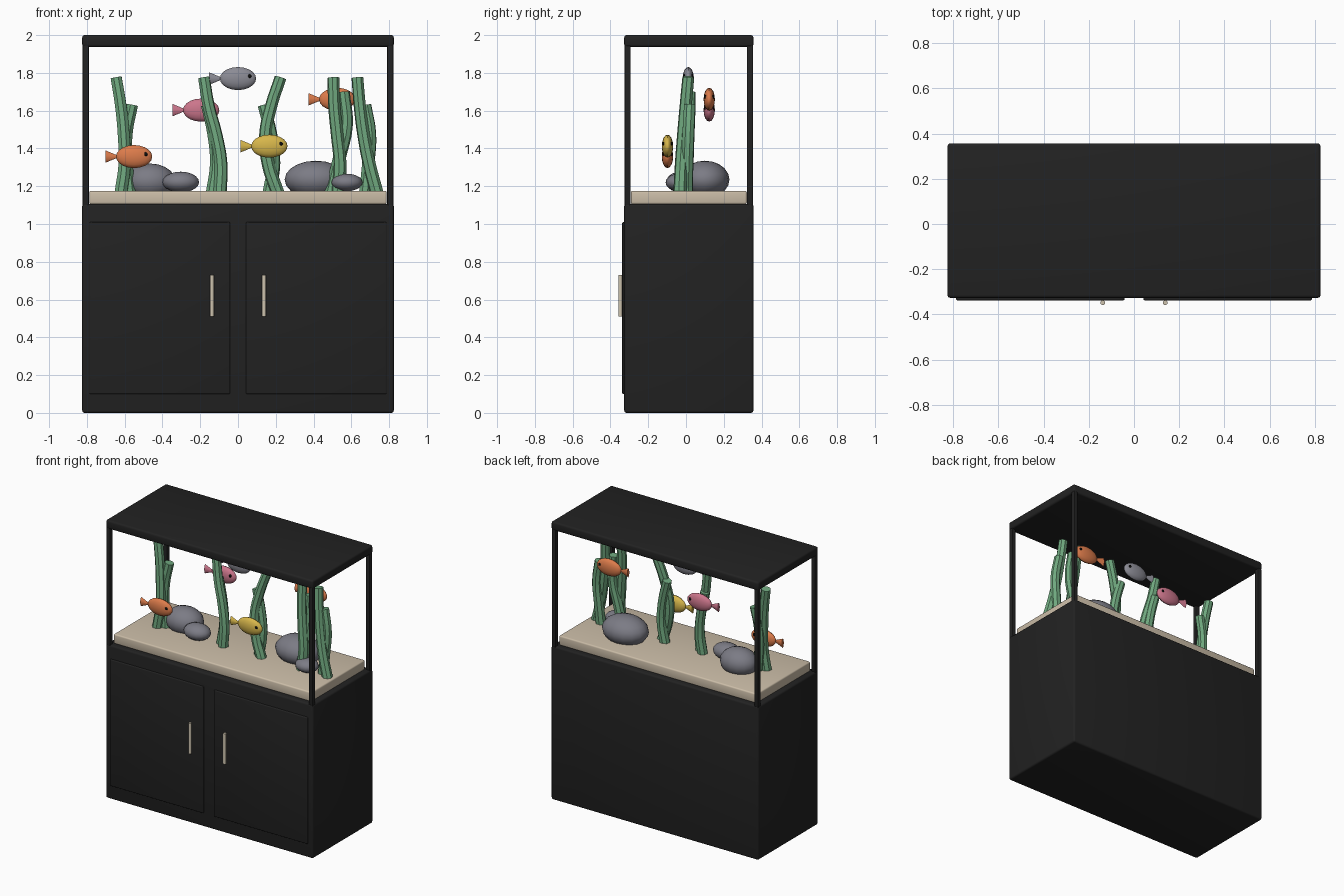
import bpy, bmesh, math
from mathutils import Matrix, Vector

if "Cube" in bpy.data.objects:
    bpy.data.objects.remove(bpy.data.objects["Cube"])


def material(name, r, g, b):
    m = bpy.data.materials.new(name)
    m.diffuse_color = (r, g, b, 1)
    m.use_nodes = True
    m.node_tree.nodes["Principled BSDF"].inputs["Base Color"].default_value = m.diffuse_color
    return m


BLACK = material("black wood", 0.016, 0.016, 0.016)
SAND = material("sand", 0.60, 0.51, 0.39)
METAL = material("handle metal", 0.62, 0.55, 0.43)
GREEN = material("plant green", 0.16, 0.39, 0.21)
ROCK = material("rock grey", 0.20, 0.20, 0.235)
ORANGE = material("orange", 0.72, 0.20, 0.07)
PINK = material("pink", 0.60, 0.18, 0.26)
YELLOW = material("yellow", 0.68, 0.47, 0.07)
SILVER = material("silver", 0.26, 0.26, 0.30)
EYE = material("eye black", 0.004, 0.004, 0.004)


def make(name, bm, *mats, smooth=True):
    bmesh.ops.recalc_face_normals(bm, faces=bm.faces)
    mesh = bpy.data.meshes.new(name)
    bm.to_mesh(mesh)
    bm.free()
    for m in mats:
        mesh.materials.append(m)
    ob = bpy.data.objects.new(name, mesh)
    bpy.context.collection.objects.link(ob)
    if smooth:
        shade(ob)
    return ob


def shade(ob):
    bpy.ops.object.select_all(action='DESELECT')
    ob.select_set(True)
    bpy.context.view_layer.objects.active = ob
    bpy.ops.object.shade_smooth_by_angle(angle=math.radians(35))


def box(name, lo, hi, mat, bevel=0.0):
    lo, hi = Vector(lo), Vector(hi)
    bm = bmesh.new()
    bmesh.ops.create_cube(bm, size=1, matrix=Matrix.Translation((lo + hi) / 2)
                          @ Matrix.Diagonal((*(hi - lo), 1)))
    if bevel:
        bmesh.ops.bevel(bm, geom=bm.edges[:], offset=bevel, segments=3,
                        profile=0.5, affect='EDGES')
    return make(name, bm, mat)


def ellipsoid(bm, centre, radii, u=16, v=10, along_x=False):
    turn = Matrix.Rotation(math.pi / 2, 4, 'Y') if along_x else Matrix()
    return bmesh.ops.create_uvsphere(
        bm, u_segments=u, v_segments=v, radius=1,
        matrix=Matrix.Translation(centre) @ Matrix.Diagonal((*radii, 1)) @ turn)["verts"]


def paint(verts, index):
    for f in {f for v in verts for f in v.link_faces}:
        f.material_index = index


# Cabinet, lid and sand bed
W, Y0, Y1 = 0.825, -0.327, 0.357
box("cabinet", (-W, Y0, 0), (W, Y1, 1.107), BLACK, 0.013)
box("lid", (-W, Y0, 1.938), (W, Y1, 2.0), BLACK, 0.013)
box("sand_bed", (-0.787, -0.292, 1.105), (0.787, 0.322, 1.175), SAND, 0.01)

# Corner posts, doors and handles
for side, s in (("left", -1), ("right", 1)):
    for end, y in (("front", -0.309), ("back", 0.339)):
        box(f"{end}_{side}_post", (s * 0.806 - 0.016, y - 0.016, 1.09),
            (s * 0.806 + 0.016, y + 0.016, 1.95), BLACK, 0.005)
    a, b = sorted((s * 0.042, s * 0.787))
    box(f"{side}_door", (a, -0.338, 0.10), (b, -0.31, 1.01), BLACK, 0.006)
    bm = bmesh.new()
    bmesh.ops.create_cone(bm, cap_ends=True, segments=12, radius1=0.0105, radius2=0.0105,
                          depth=0.22, matrix=Matrix.Translation((s * 0.138, -0.348, 0.62)))
    make(f"{side}_handle", bm, METAL)

# Rocks half sunk in the sand
for name, centre, radii in (
        ("large_left_rock", (-0.465, 0.06, 1.225), (0.135, 0.11, 0.095)),
        ("small_left_rock", (-0.303, -0.03, 1.222), (0.097, 0.075, 0.055)),
        ("large_right_rock", (0.412, 0.10, 1.235), (0.165, 0.13, 0.10)),
        ("small_right_rock", (0.577, -0.04, 1.220), (0.082, 0.068, 0.046))):
    bm = bmesh.new()
    ellipsoid(bm, centre, radii)
    make(name, bm, ROCK)


# Water plants: each is a tall stem and a short stem, given by x at even heights
def stem(name, xs, top, y_base, y_top):
    cu = bpy.data.curves.new(name, 'CURVE')
    cu.dimensions = '3D'
    cu.bevel_depth = 0.033
    cu.bevel_resolution = 2
    cu.resolution_u = 4
    cu.use_fill_caps = True
    sp = cu.splines.new('BEZIER')
    sp.bezier_points.add(len(xs) - 1)
    for i, (p, x) in enumerate(zip(sp.bezier_points, xs)):
        t = i / (len(xs) - 1)
        p.co = (x, y_base + (y_top - y_base) * t ** 1.3, 1.165 + (top - 1.165) * t)
        p.handle_left_type = p.handle_right_type = 'AUTO'
        p.radius = 1.08 - 0.12 * t
    cu.materials.append(GREEN)
    ob = bpy.data.objects.new(name, cu)
    bpy.context.collection.objects.link(ob)
    bpy.ops.object.select_all(action='DESELECT')
    ob.select_set(True)
    bpy.context.view_layer.objects.active = ob
    bpy.ops.object.convert(target='MESH')
    shade(bpy.context.object)


PLANTS = (
    ((-0.62, -0.60, -0.605, -0.62, -0.645), (-0.575, -0.59, -0.59, -0.56), 1.63),
    ((-0.095, -0.09, -0.115, -0.155, -0.18), (-0.135, -0.115, -0.13, -0.165), 1.63),
    ((0.21, 0.16, 0.145, 0.175, 0.225), (0.165, 0.19, 0.175, 0.135), 1.63),
    ((0.53, 0.54, 0.525, 0.51, 0.505), (0.495, 0.535, 0.575, 0.56), 1.70),
    ((0.735, 0.695, 0.665, 0.645, 0.632), (0.675, 0.69, 0.70, 0.675), 1.63),
)
for i, (tall, short, short_top) in enumerate(PLANTS, 1):
    stem(f"tall_stem_{i}", tall, 1.775, -0.032, 0.012)
    stem(f"short_stem_{i}", short, short_top, 0.002, 0.02)

# Fish: body, fanned tail and two eyes, all facing +x
for name, c, mat in (
        ("front_orange_fish", (-0.55, -0.098, 1.357), ORANGE),
        ("pink_fish", (-0.195, 0.123, 1.603), PINK),
        ("yellow_fish", (0.166, -0.098, 1.412), YELLOW),
        ("silver_fish", (0.0, 0.012, 1.770), SILVER),
        ("back_orange_fish", (0.525, 0.123, 1.660), ORANGE)):
    c = Vector(c)
    bm = bmesh.new()
    ellipsoid(bm, c, (0.096, 0.03, 0.061), along_x=True)
    bmesh.ops.create_cone(
        bm, cap_ends=True, segments=8, radius1=0.033, radius2=0.006, depth=0.065,
        matrix=Matrix.Translation(c + Vector((-0.12, 0, 0))) @ Matrix.Diagonal((1, 0.35, 1, 1))
        @ Matrix.Rotation(math.pi / 2, 4, 'Y'))
    for s in (-1, 1):
        paint(ellipsoid(bm, c + Vector((0.062, s * 0.021, 0.013)),
                        (0.01, 0.007, 0.01), 8, 6), 1)
    make(name, bm, mat, EYE)
